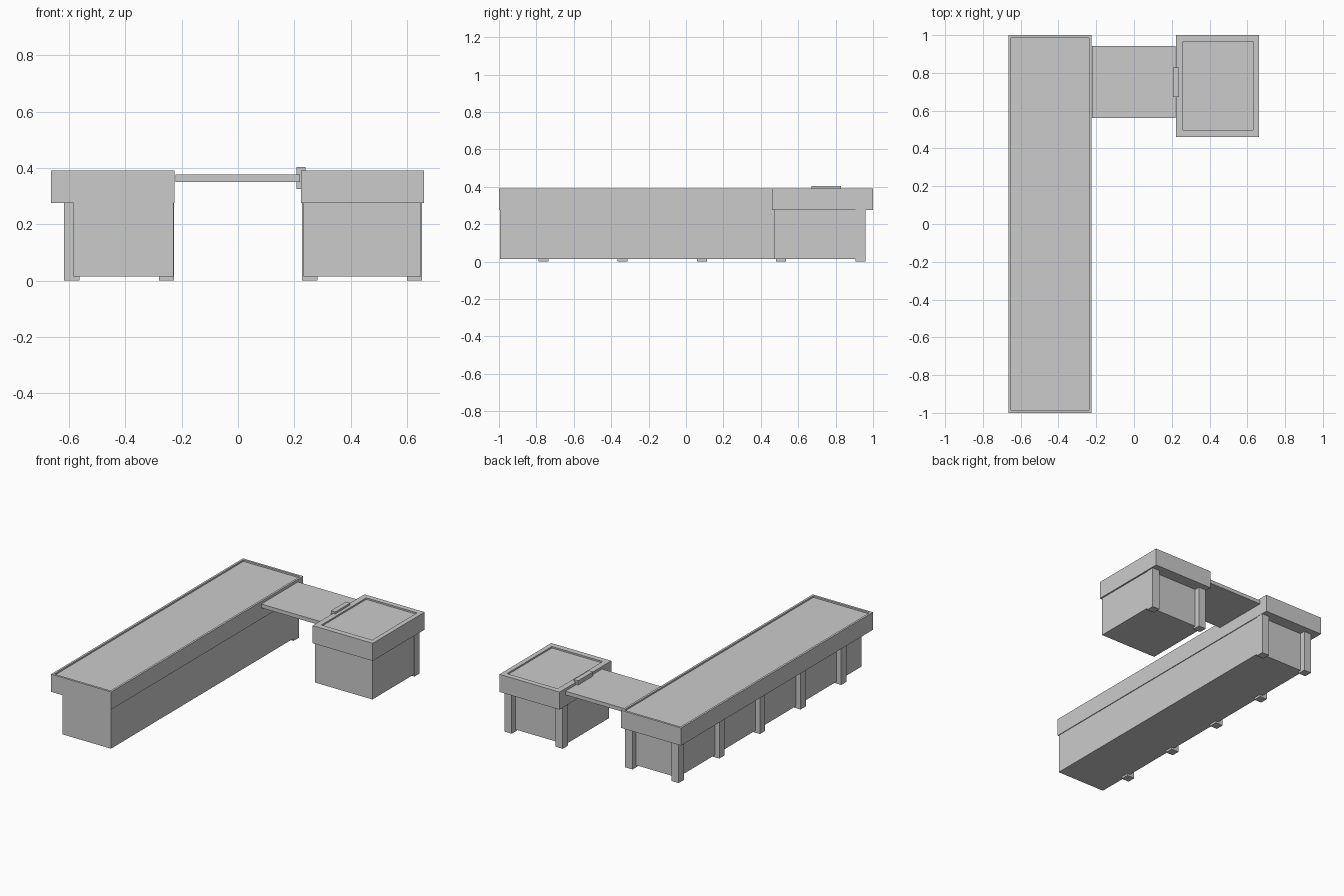
import bpy, bmesh

if "Cube" in bpy.data.objects:
    bpy.data.objects.remove(bpy.data.objects["Cube"])


def box(name, x, y, z, inset=None, depth=0.0):
    """Box from (min, max) ranges; inset=(x range, y range) sinks a panel into its top."""
    bm = bmesh.new()
    bmesh.ops.create_cube(bm, size=1)
    for v in bm.verts:
        for i, (lo, hi) in enumerate((x, y, z)):
            v.co[i] = hi if v.co[i] > 0 else lo
    if inset:
        bm.normal_update()
        top = max(bm.faces, key=lambda f: f.normal.z)
        # rim on the top, then the walls of the recess
        bmesh.ops.inset_individual(bm, faces=[top], thickness=0.01)
        mx, my = sum(x) / 2, sum(y) / 2
        for v in top.verts:
            v.co.x = inset[0][v.co.x > mx]
            v.co.y = inset[1][v.co.y > my]
        new = bmesh.ops.extrude_discrete_faces(bm, faces=[top])["faces"][0]
        for v in new.verts:
            v.co.z -= depth
    mesh = bpy.data.meshes.new(name)
    bm.to_mesh(mesh)
    bm.free()
    ob = bpy.data.objects.new(name, mesh)
    bpy.context.collection.objects.link(ob)
    return ob


LEG = 0.054
SLAB_Z = (0.275, 0.391)
BODY_Z = (0.014, 0.275)
LEG_Z = (0.0, 0.275)


def leg(name, x, y):
    box(name, (x, x + LEG), (y, y + LEG), LEG_Z)


# long counter: top with sunken panel, body set back behind the legs
box("long_counter_top", (-0.664, -0.225), (-1.0, 1.0), SLAB_Z,
    ((-0.65, -0.239), (-0.985, 0.985)), 0.01)
box("long_counter_body", (-0.585, -0.23), (-0.995, 0.922), BODY_Z)
for i in range(5):
    leg(f"long_counter_side_leg_{i + 1}", -0.618, 0.905 - 0.4235 * i)
leg("long_counter_corner_leg", -0.281, 0.905)

# short counter
box("short_counter_top", (0.223, 0.661), (0.46, 1.0), SLAB_Z,
    ((0.26, 0.63), (0.498, 0.965)), 0.01)
box("short_counter_body", (0.233, 0.651), (0.471, 0.922), BODY_Z)
leg("short_counter_inner_leg", 0.228, 0.905)
leg("short_counter_outer_leg", 0.6, 0.905)

# flap across the gap and its catch
box("counter_flap", (-0.222, 0.22), (0.56, 0.942), (0.351, 0.376))
box("flap_catch", (0.207, 0.239), (0.672, 0.828), (0.326, 0.404))
